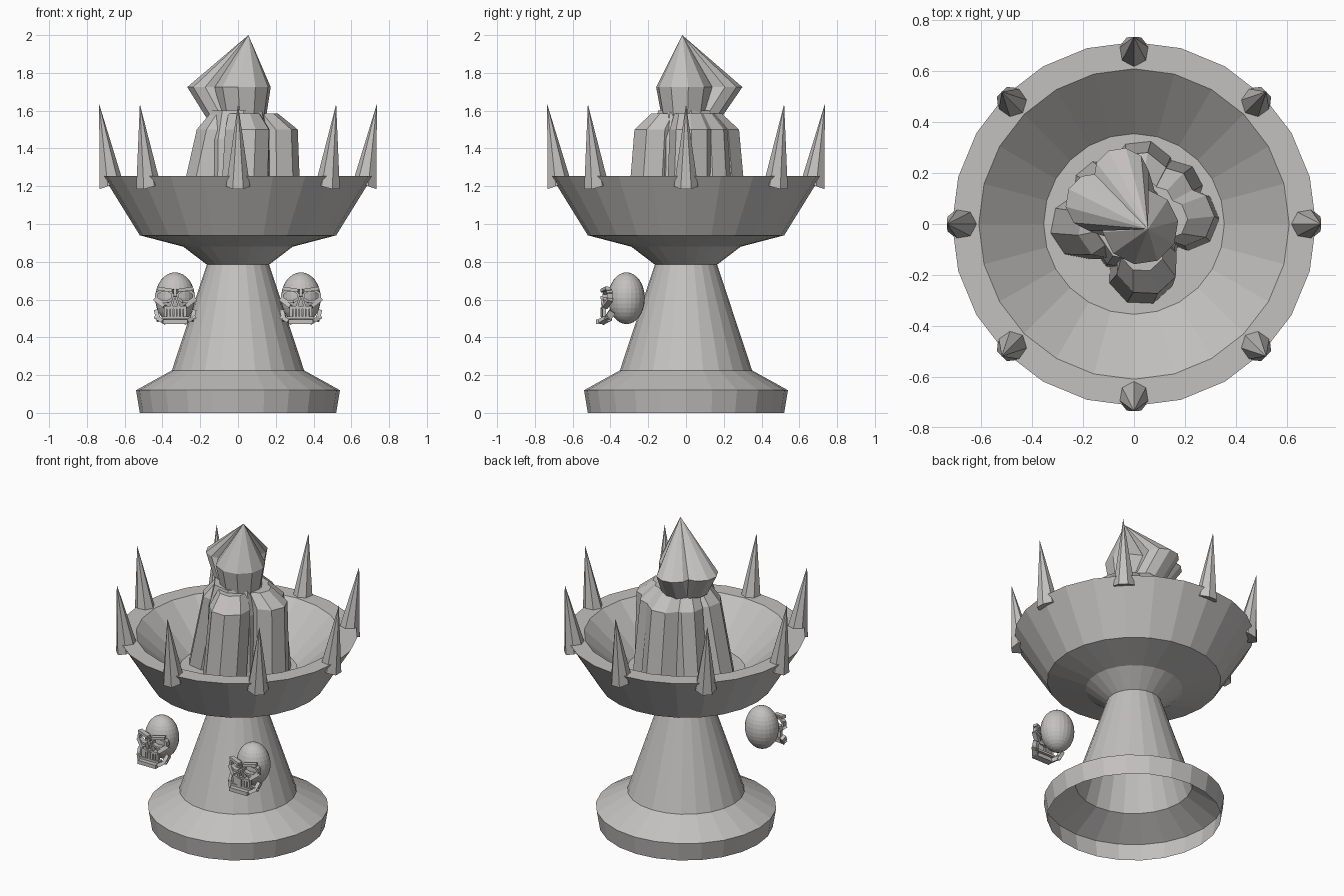
import bpy, bmesh, math
from mathutils import Matrix, Vector

if "Cube" in bpy.data.objects:
    bpy.data.objects.remove(bpy.data.objects["Cube"])

stone = bpy.data.materials.new("warm_grey_stone")
stone.diffuse_color = (0.55, 0.535, 0.525, 1)
stone.use_nodes = True
stone.node_tree.nodes["Principled BSDF"].inputs["Base Color"].default_value = stone.diffuse_color


def finish(name, bm):
    me = bpy.data.meshes.new(name)
    bm.to_mesh(me)
    bm.free()
    me.materials.append(stone)
    ob = bpy.data.objects.new(name, me)
    bpy.context.collection.objects.link(ob)
    return ob


def loft(bm, rings, n, turn=0.0, close_bottom=False):
    """Stack rings (cx, cy, z, r); a zero radius makes a point."""
    prev = None
    for cx, cy, z, r in rings:
        if r == 0:
            cur = [bm.verts.new((cx, cy, z))] * n
        else:
            cur = [bm.verts.new((cx + r * math.cos(turn + math.tau * i / n),
                                 cy + r * math.sin(turn + math.tau * i / n), z))
                   for i in range(n)]
        if prev is None and close_bottom:
            bm.faces.new(cur[::-1])
        if prev:
            for i in range(n):
                j = (i + 1) % n
                quad = [prev[i], prev[j], cur[j], cur[i]]
                bm.faces.new(quad[:3] if r == 0 else quad)
        prev = cur
    if rings[-1][3] > 0:
        bm.faces.new(prev)


def bar(bm, a, b, w, d):
    """Box running from a to b with width w and depth d."""
    a, b = Vector(a), Vector(b)
    axis = (b - a).normalized()
    side = axis.cross(Vector((0, 1, 0))).normalized()
    deep = axis.cross(side)
    rot = Matrix((side, deep, axis)).transposed().to_4x4()
    m = Matrix.Translation((a + b) / 2) @ rot @ Matrix.Diagonal((w, d, (b - a).length, 1))
    bmesh.ops.create_cube(bm, size=1, matrix=m)


# Pedestal and bowl: one turned shell, open underneath
bm = bmesh.new()
profile = [(0.52, 0), (0.54, 0.12), (0.35, 0.225), (0.165, 0.785), (0.29, 0.88),
           (0.52, 0.94), (0.715, 1.255), (0.61, 1.255), (0.355, 1.02)]
loft(bm, [(0, 0, z, r) for r, z in profile], 24)
finish("pedestal_bowl", bm)

# Rim spikes leaning outwards
bm = bmesh.new()
for k in range(8):
    first = len(bm.verts)
    loft(bm, [(0.675, 0, 1.205, 0.065), (0.735, 0, 1.635, 0)], 7, math.pi, True)
    bm.verts.ensure_lookup_table()
    new = bm.verts[first:]
    for v in new:
        if v.co.z < 1.5:
            v.co.z -= (v.co.x - 0.675) * 0.35
    bmesh.ops.rotate(bm, verts=new, cent=(0, 0, 0),
                     matrix=Matrix.Rotation(k * math.pi / 4, 3, 'Z'))
finish("rim_spikes", bm)

# Lower flame: a core with faceted tongues around it
bm = bmesh.new()
loft(bm, [(0, 0, 1.02, 0.2), (0, 0, 1.45, 0.19), (0, 0.0, 1.6, 0.15)], 8, 0.2)
for x, y, r, tx, ty, turn in [(0.21, 0.02, 0.125, 0.20, 0.03, 0.0),
                              (0.03, -0.185, 0.135, 0.05, -0.155, 0.35),
                              (-0.20, -0.01, 0.13, -0.10, -0.02, 0.2),
                              (0.03, 0.20, 0.13, 0.02, 0.165, 0.5),
                              (0.16, 0.14, 0.11, 0.13, 0.12, 0.1),
                              (-0.13, 0.14, 0.11, -0.08, 0.11, 0.3)]:
    loft(bm, [(x, y, 1.02, r), (tx, ty, 1.5, r * 0.93),
              (tx * 0.65, ty * 0.65, 1.585, r * 0.65)], 8, turn)
finish("lower_flame", bm)

# Upper flame: three bulbs drawn to one tip
bm = bmesh.new()
for bx, by, br, x, y, r in [(0.03, -0.01, 0.12, 0.025, -0.01, 0.15),
                            (-0.07, 0.04, 0.10, -0.155, 0.085, 0.115),
                            (-0.01, 0.09, 0.10, -0.05, 0.19, 0.11)]:
    loft(bm, [(bx, by, 1.565, br), (x, y, 1.725, r), (0.055, -0.02, 2.0, 0)],
         10, 0.15, True)
finish("upper_flame", bm)


# Skulls: faceted cranium with a face frame of bars and rings
def skull(name, x):
    bm = bmesh.new()
    bmesh.ops.create_uvsphere(bm, u_segments=24, v_segments=16, radius=1,
                              matrix=Matrix.Diagonal((0.105, 0.097, 0.137, 1)))
    for s in (-1, 1):
        # Eye socket rim
        pts = []
        for i in range(8):
            t = math.tau * (i + 0.5) / 8
            pts.append((s * 0.055 + 0.047 * math.cos(t),
                        -0.112 + 0.025 * abs(math.cos(t) * 0.5 + s * 0.5) * s * s,
                        0.012 + 0.032 * math.sin(t)))
        for i in range(8):
            bar(bm, pts[i], pts[(i + 1) % 8], 0.014, 0.03)
        # Brow, cheekbone, nose side and jaw side
        bar(bm, (s * 0.012, -0.122, 0.04), (s * 0.092, -0.098, 0.052), 0.018, 0.03)
        bar(bm, (s * 0.105, -0.085, -0.005), (s * 0.055, -0.115, -0.045), 0.022, 0.03)
        bar(bm, (s * 0.004, -0.125, 0.01), (s * 0.02, -0.12, -0.042), 0.012, 0.025)
        bar(bm, (s * 0.10, -0.075, -0.07), (s * 0.088, -0.105, -0.115), 0.022, 0.035)
        bar(bm, (s * 0.098, -0.09, -0.102), (s * 0.058, -0.135, -0.126), 0.022, 0.035)
    # Upper gum, chin and lower gum
    bar(bm, (-0.06, -0.117, -0.05), (0.06, -0.117, -0.05), 0.016, 0.03)
    bar(bm, (-0.065, -0.138, -0.125), (0.065, -0.138, -0.125), 0.024, 0.045)
    bar(bm, (-0.07, -0.118, -0.104), (0.07, -0.118, -0.104), 0.014, 0.035)
    # Teeth
    for i in range(7):
        tx = (i - 3) * 0.0175
        bar(bm, (tx, -0.128 + abs(tx) * 0.2, -0.10),
            (tx, -0.128 + abs(tx) * 0.2, -0.05), 0.014, 0.02)
    ob = finish(name, bm)
    ob.location = (x, -0.315, 0.607)


skull("left_skull", -0.333)
skull("right_skull", 0.333)
